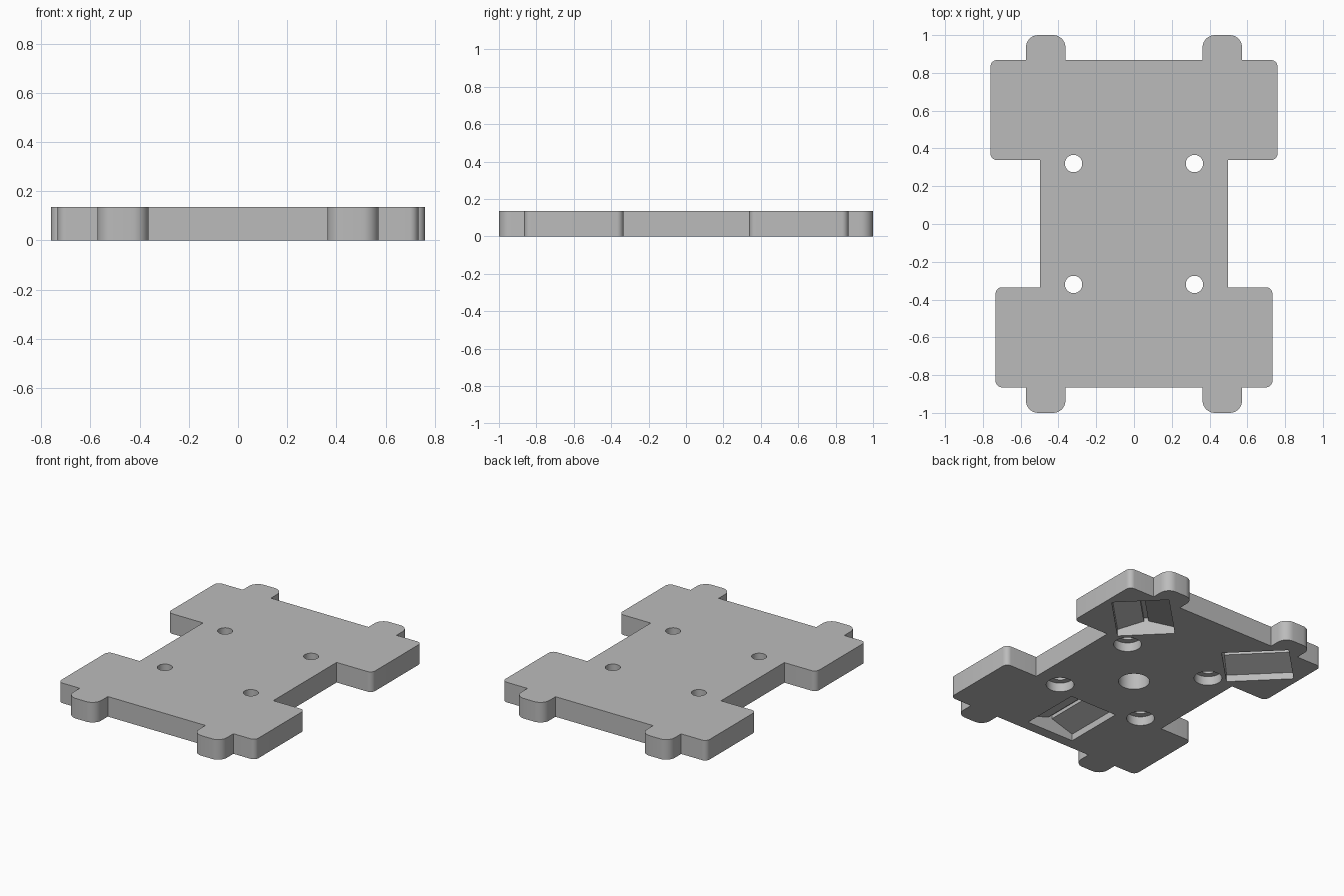
import bpy, bmesh, math
from mathutils import Matrix, Vector

cube = bpy.data.objects.get("Cube")
if cube:
    bpy.data.objects.remove(cube, do_unlink=True)

THICK = 0.135

grey = bpy.data.materials.new("plain_grey")
grey.use_nodes = True
colour = (0.5, 0.5, 0.5, 1)
grey.diffuse_color = colour
grey.node_tree.nodes["Principled BSDF"].inputs["Base Color"].default_value = colour


def new_object(name, bm):
    bmesh.ops.recalc_face_normals(bm, faces=bm.faces)
    mesh = bpy.data.meshes.new(name)
    bm.to_mesh(mesh)
    bm.free()
    mesh.materials.append(grey)
    obj = bpy.data.objects.new(name, mesh)
    bpy.context.collection.objects.link(obj)
    return obj


def prism(name, points, direction):
    """Extrude a closed outline along a direction."""
    bm = bmesh.new()
    face = bm.faces.new([bm.verts.new(p) for p in points])
    out = bmesh.ops.extrude_face_region(bm, geom=[face])
    moved = [v for v in out["geom"] if isinstance(v, bmesh.types.BMVert)]
    bmesh.ops.translate(bm, verts=moved, vec=direction)
    return new_object(name, bm)


def rounded(corners, steps=8):
    """Replace every corner (x, y, radius) of a square-cornered outline by an arc."""
    pts = []
    for i, (x, y, r) in enumerate(corners):
        p = Vector((x, y, 0))
        if r == 0:
            pts.append(p)
            continue
        a = (Vector((*corners[i - 1][:2], 0)) - p).normalized() * r
        b = (Vector((*corners[(i + 1) % len(corners)][:2], 0)) - p).normalized() * r
        for k in range(steps + 1):
            t = math.pi / 2 * k / steps
            pts.append(p + a * (1 - math.sin(t)) + b * (1 - math.cos(t)))
    return pts


def cylinder(name, x, y, radius, z0, z1):
    bm = bmesh.new()
    bmesh.ops.create_cone(bm, cap_ends=True, segments=40, radius1=radius, radius2=radius,
                          depth=z1 - z0, matrix=Matrix.Translation((x, y, (z0 + z1) / 2)))
    return new_object(name, bm)


def cut(target, cutter):
    mod = target.modifiers.new("cut", "BOOLEAN")
    mod.operation = "DIFFERENCE"
    mod.solver = "EXACT"
    mod.object = cutter
    bpy.context.view_layer.objects.active = target
    bpy.ops.object.modifier_apply(modifier=mod.name)
    bpy.data.objects.remove(cutter, do_unlink=True)


# Plate: +x half of the outline from front to back, then mirrored
TAB_R, R = 0.065, 0.035
half = [
    (0.363, -0.865, 0), (0.363, -1, TAB_R), (0.572, -1, TAB_R), (0.572, -0.865, 0),
    (0.733, -0.865, R), (0.733, -0.335, R), (0.497, -0.335, 0),
    (0.497, 0.338, 0), (0.76, 0.338, R), (0.76, 0.868, R),
    (0.572, 0.868, 0), (0.572, 1, TAB_R), (0.363, 1, TAB_R), (0.363, 0.868, 0),
]
outline = half + [(-x, y, r) for x, y, r in reversed(half)]
plate = prism("plate", rounded(outline), (0, 0, THICK))

# Counterbored screw holes
for sx in (-1, 1):
    for sy in (-1, 1):
        x, y = 0.32 * sx, 0.32 * sy
        cut(plate, cylinder("counterbore", x, y, 0.085, -0.05, 0.06))
        cut(plate, cylinder("screw_hole", x, y, 0.046, -0.05, THICK + 0.05))

# Blind hole in the middle of the underside
cut(plate, cylinder("centre_hole", 0, 0, 0.095, -0.05, 0.11))

# Three radial V grooves with a relief slot, on the underside
LENGTH = 0.41
side = [(0.175, -0.05), (0.175, 0.045), (0.014, 0.095), (0.014, 0.118)]
section = side + [(-x, z) for x, z in reversed(side)]
for x, y, turn in ((0, -0.59, 0), (0.455, 0.63, -45), (-0.455, 0.63, 45)):
    groove = prism("groove", [(px, -LENGTH / 2, pz) for px, pz in section], (0, LENGTH, 0))
    groove.data.transform(Matrix.Translation((x, y, 0)) @ Matrix.Rotation(math.radians(turn), 4, "Z"))
    cut(plate, groove)

bpy.ops.object.select_all(action="DESELECT")
plate.select_set(True)
bpy.context.view_layer.objects.active = plate
bpy.ops.object.shade_smooth_by_angle(angle=math.radians(30))
for poly in plate.data.polygons:
    poly.material_index = 0
